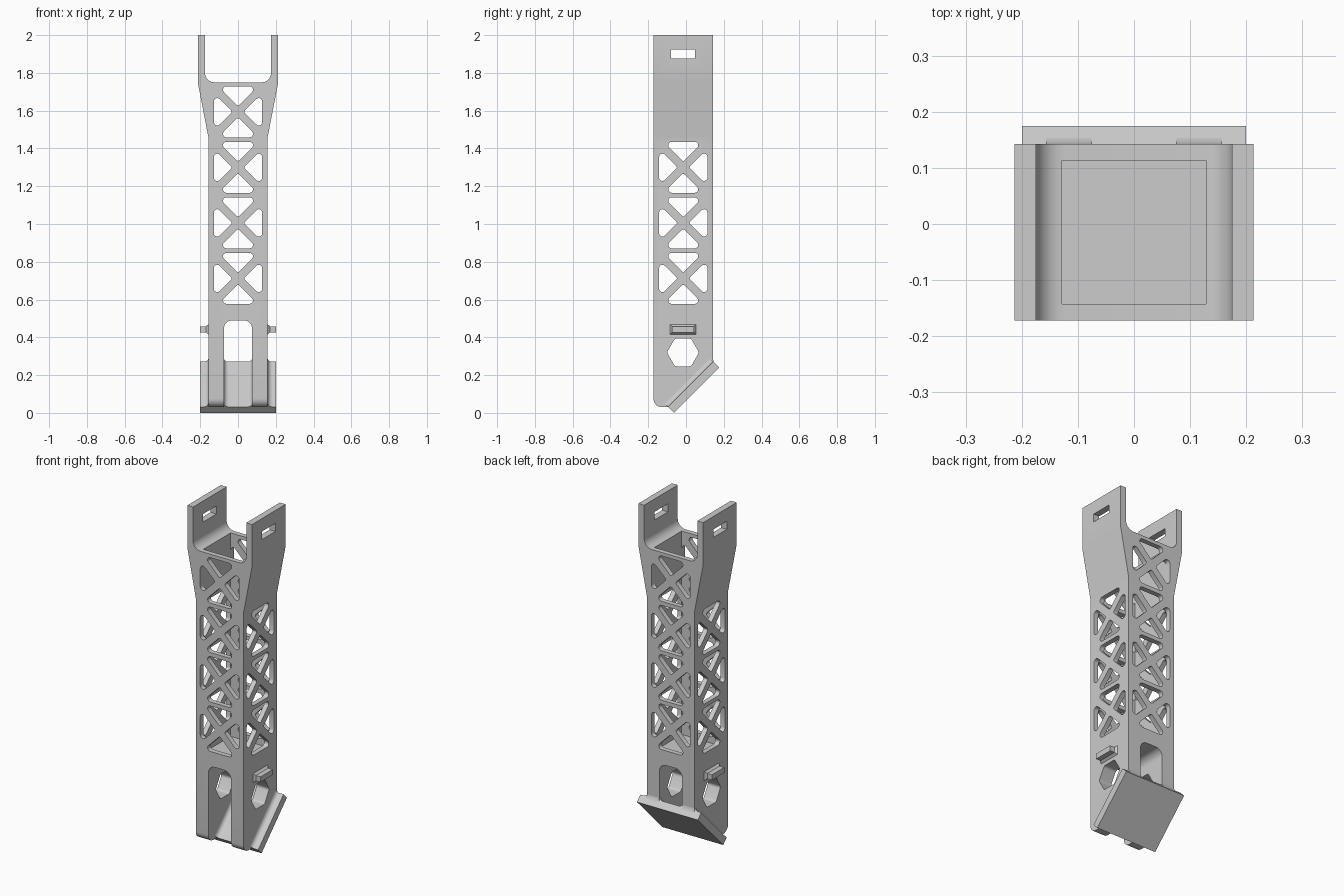
import bpy, bmesh, math
from mathutils import Vector, Matrix

cube = bpy.data.objects.get("Cube")
if cube:
    bpy.data.objects.remove(cube, do_unlink=True)

grey = bpy.data.materials.new("plain_grey")
grey.use_nodes = True
COLOUR = (0.604, 0.604, 0.604, 1)
grey.diffuse_color = COLOUR
grey.node_tree.nodes["Principled BSDF"].inputs["Base Color"].default_value = COLOUR

X, Y, Z = Vector((1, 0, 0)), Vector((0, 1, 0)), Vector((0, 0, 1))
ORIGIN = Vector((0, 0, 0))
ALONG_X, ALONG_Y, ALONG_Z = (Y, Z, X), (X, Z, Y), (X, Y, Z)


def rounded(pts, radii, steps=5):
    """Replace the corners of a polygon by arcs."""
    pts = [Vector(p) for p in pts]
    if not isinstance(radii, (list, tuple)):
        radii = [radii] * len(pts)
    out = []
    for i, (v, r) in enumerate(zip(pts, radii)):
        if r == 0:
            out.append(v)
            continue
        e1 = (pts[i - 1] - v).normalized()
        e2 = (pts[(i + 1) % len(pts)] - v).normalized()
        half = e1.angle(e2) / 2
        centre = v + (e1 + e2).normalized() * r / math.sin(half)
        d = r / math.tan(half)
        a, b = v + e1 * d - centre, v + e2 * d - centre
        sweep = math.pi - 2 * half
        for k in range(steps + 1):
            t = k / steps
            out.append(centre + (a * math.sin((1 - t) * sweep)
                                 + b * math.sin(t * sweep)) / math.sin(sweep))
    return out


def rect(u0, u1, v0, v1):
    return [(u0, v0), (u1, v0), (u1, v1), (u0, v1)]


def prism(name, polys, frame, a, b, ends=None, origin=ORIGIN):
    """Extrude polygons from a to b, optionally lofting to other end polygons."""
    u, v, w = frame
    bm = bmesh.new()
    for p, q in zip(polys, ends or polys):
        lo = [bm.verts.new(origin + u * s[0] + v * s[1] + w * a) for s in p]
        hi = [bm.verts.new(origin + u * s[0] + v * s[1] + w * b) for s in q]
        bm.faces.new(lo)
        bm.faces.new(hi)
        for i in range(len(lo)):
            bm.faces.new((lo[i - 1], lo[i], hi[i], hi[i - 1]))
    bmesh.ops.recalc_face_normals(bm, faces=bm.faces)
    mesh = bpy.data.meshes.new(name)
    bm.to_mesh(mesh)
    bm.free()
    mesh.materials.append(grey)
    ob = bpy.data.objects.new(name, mesh)
    bpy.context.collection.objects.link(ob)
    return ob


def activate(ob):
    bpy.ops.object.select_all(action='DESELECT')
    ob.select_set(True)
    bpy.context.view_layer.objects.active = ob


def boolean(ob, cutter, operation='DIFFERENCE'):
    cutter.hide_render = True
    mod = ob.modifiers.new("cut", 'BOOLEAN')
    mod.operation, mod.solver, mod.object = operation, 'EXACT', cutter
    activate(ob)
    bpy.ops.object.modifier_apply(modifier=mod.name)
    bpy.data.objects.remove(cutter, do_unlink=True)


def mirror_x(ob):
    ob.modifiers.new("mirror", 'MIRROR')


FRONT, BACK, MID = -0.172, 0.143, -0.0145
HALF, BORE = 0.157, 0.128

# Body: fork and tube outline, trimmed by the side outline
half = [(HALF, 0), (HALF, 1.46), (0.213, 1.75), (0.213, 2), (0.175, 2), (0.175, 1.75)]
bends = [0, 0, 0, 0, 0, 0.05]
outline = rounded(half + [(-x, z) for x, z in reversed(half)], bends + bends[::-1], 8)
body = prism("strut_body", [outline], ALONG_Y, -0.3, 0.3)
side = rounded([(FRONT, 0.03), (-0.09, 0.03), (BACK, 0.263), (BACK, 2.2), (FRONT, 2.2)],
               [0.045, 0, 0, 0, 0], 8)
boolean(body, prism("side_outline", [side], ALONG_X, -0.4, 0.4), 'INTERSECT')

# Square bore, closed below the truss
boolean(body, prism("bore", [rect(-BORE, BORE, MID - BORE, MID + BORE)], ALONG_Z, 0.54, 1.9))


def truss_cell(cu, cv):
    """Four rounded triangles that leave a cross of struts."""
    cells = []
    for k in range(4):
        reach = BORE if k % 2 else 0.135
        tri = [(0, 0.03), (reach - 0.03, reach), (0.03 - reach, reach)]
        turn = Matrix.Rotation(k * math.pi / 2, 2)
        cells.append([p + Vector((cu, cv)) for p in
                      rounded([turn @ Vector(p) for p in tri], [0.01, 0.018, 0.018])])
    return cells


levels = [0.712 + 0.294 * i for i in range(4)]

# Openings through front and back: truss cells and the lower slot
holes = [c for z in levels for c in truss_cell(0, z)]
holes.append(rounded(rect(-0.075, 0.075, -0.1, 0.49), [0, 0, 0.045, 0.045], 8))
boolean(body, prism("front_holes", holes, ALONG_Y, -0.4, 0.4))

# Openings through the sides: truss cells, hexagon and fork slots
holes = [c for z in levels[:3] for c in truss_cell(MID, z)]
hexagon = [(-0.016 + 0.085 * math.cos(k * math.pi / 3),
            0.32 + 0.085 * math.sin(k * math.pi / 3)) for k in range(6)]
holes.append(rounded(hexagon, 0.02))
holes.append(rect(-0.08, 0.048, 1.875, 1.923))
boolean(body, prism("side_holes", holes, ALONG_X, -0.4, 0.4))

# Tilted foot plate
plate = [(-0.064, 0), (0.175, 0.24), (BACK, 0.272), (-0.096, 0.032)]
prism("foot_plate", [plate], ALONG_X, -0.2, 0.2)

# Concave fillets between the legs and the plate
slope, normal = (Y + Z).normalized(), (Z - Y).normalized()
R = 0.025
arc = [(R - R * math.sin(t * math.pi / 12), R - R * math.cos(t * math.pi / 12))
       for t in range(7)]
fillet = [(-0.003, -0.003), (-0.003, R)] + [(x, z) for x, z in reversed(arc)] + [(R, -0.003)]
for name, x, way in (("outer_fillet", HALF, 1), ("inner_fillet", 0.075, -1)):
    mirror_x(prism(name, [fillet], (X * way, normal, slope), 0, 0.338,
                   origin=Vector((x, -0.096, 0.032))))

# Small flare where the back of each leg meets the plate
flare = [(0.135, 0.26), (0.153, 0.262), (0.146, 0.272), (BACK, 0.285), (0.135, 0.285)]
mirror_x(prism("back_flare", [flare], ALONG_X, 0.075, HALF))

# Side lugs with flared roots
lug = rect(-0.074, 0.042, 0.426, 0.458)
root = rect(-0.085, 0.053, 0.415, 0.469)
mirror_x(prism("side_lug", [lug], ALONG_X, 0.15, 0.2))
mirror_x(prism("lug_root", [root], ALONG_X, HALF, 0.17, ends=[lug]))

# Smooth the arcs, keep the edges sharp
for ob in list(bpy.context.collection.objects):
    if ob.type == 'MESH' and grey.name in ob.data.materials:
        activate(ob)
        bpy.ops.object.shade_smooth_by_angle(angle=math.radians(30))
